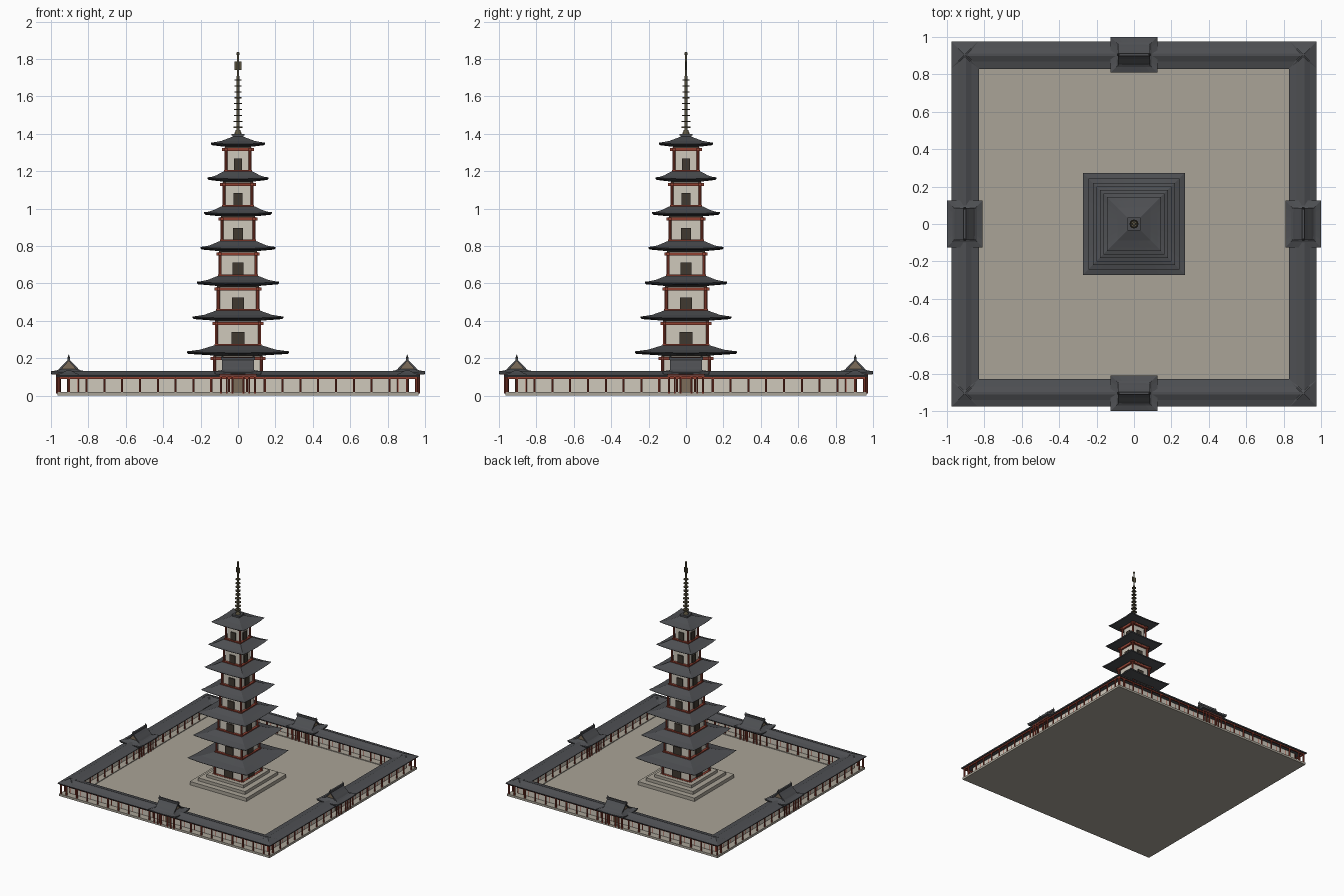
import bpy, bmesh, math
from mathutils import Matrix, Vector

if "Cube" in bpy.data.objects:
    bpy.data.objects.remove(bpy.data.objects["Cube"])

COL = {"roof": (.075, .078, .085, 1), "red": (.28, .05, .03, 1), "cream": (.62, .58, .5, 1),
       "stone": (.4, .37, .31, 1), "dark": (.05, .04, .03, 1), "brown": (.2, .15, .1, 1),
       "bronze": (.1, .085, .05, 1)}
MATS = {}
for k, c in COL.items():
    MATS[k] = bpy.data.materials.new(k)
    MATS[k].diffuse_color = c
PARTS = {}
I = Matrix.Identity(4)


def part(name, mat):
    if name not in PARTS:
        PARTS[name] = (bmesh.new(), mat)
    return PARTS[name][0]


def box(bm, x0, x1, y0, y1, z0, z1, m=I):
    t = Matrix.Translation(((x0 + x1) / 2, (y0 + y1) / 2, (z0 + z1) / 2))
    s = Matrix.Diagonal((abs(x1 - x0), abs(y1 - y0), abs(z1 - z0), 1))
    bmesh.ops.create_cube(bm, size=1, matrix=m @ t @ s)


def block(bm, h, z0, z1):
    box(bm, -h, h, -h, h, z0, z1)


def cyl(bm, x, y, z0, z1, r, r2=None, n=8, m=I):
    bmesh.ops.create_cone(bm, cap_ends=True, segments=n, radius1=r, radius2=r if r2 is None else r2,
                          depth=z1 - z0, matrix=m @ Matrix.Translation((x, y, (z0 + z1) / 2)))


def loft(bm, prof, closed=False, n=1, m=I):
    """Rectangular rings (half x, half y, z, corner lift), joined in order."""
    rings = []
    for hx, hy, z, lift in prof:
        c = [(-hx, -hy), (hx, -hy), (hx, hy), (-hx, hy)]
        ring = []
        for k in range(4):
            a, b = Vector(c[k]), Vector(c[(k + 1) % 4])
            for j in range(n):
                p = a.lerp(b, j / n)
                ring.append(bm.verts.new(m @ Vector((p.x, p.y, z + lift * abs(2 * j / n - 1) ** 3))))
        rings.append(ring)
    pairs = list(zip(rings, rings[1:])) + ([(rings[-1], rings[0])] if closed else [])
    for a, b in pairs:
        for k in range(len(a)):
            q = (k + 1) % len(a)
            bm.faces.new((a[k], a[q], b[q], b[k]))
    if not closed:
        bm.faces.new(rings[0][::-1])
        bm.faces.new(rings[-1])


def prism(bm, pts, x0, x1, m=I):
    """Profile in y,z extruded along x."""
    a = [bm.verts.new(m @ Vector((x0, y, z))) for y, z in pts]
    b = [bm.verts.new(m @ Vector((x1, y, z))) for y, z in pts]
    bm.faces.new(a)
    bm.faces.new(b[::-1])
    for k in range(len(a)):
        q = (k + 1) % len(a)
        bm.faces.new((a[k], b[k], b[q], a[q]))


# courtyard and stepped platform
block(part("courtyard", "stone"), .96, 0, .012)
for h, z0, z1 in ((.26, .01, .04), (.215, .04, .065), (.17, .065, .088)):
    block(part("pagoda_platform", "stone"), h, z0, z1)

# corridor roof: mitred gable ring with a ridge course and corner caps
loft(part("corridor_roof", "roof"), [(h, h, z, 0) for h, z in
     ((.972, .1), (.975, .108), (.94, .118), (.912, .131), (.898, .131), (.87, .118), (.83, .108), (.833, .1))], True)
for sx in (-1, 1):
    for sy in (-1, 1):
        loft(part("corner_roof", "roof"), [(.07, .07, .108, 0), (.035, .035, .122, 0), (.004, .004, .138, 0)],
             m=Matrix.Translation((sx * .905, sy * .905, 0)))

R = .905
for q in range(4):
    m = Matrix.Rotation(q * math.pi / 2, 4, 'Z')
    # corridor plinth, wall, posts, beams
    box(part("corridor_plinth", "stone"), -.965, .965, -.965, -.845, 0, .018, m)
    box(part("corridor_wall", "cream"), -R, R, -R - .005, -R + .005, .012, .1, m)
    for k in range(20):
        for y in (.955, .905, .855):
            x = -R + k * 2 * R / 19
            cyl(part("corridor_posts", "red"), x, -y, .012, .102, .0065, n=6, m=m)
    for y in (.955, .855):
        cyl(part("corridor_posts", "red"), -.955, -.955, .012, .102, .0075, n=6, m=m)
        box(part("corridor_beams", "red"), -y, y, -y - .006, -y + .006, .09, .102, m)
    # gate on the middle of the side
    g = m @ Matrix.Translation((0, -R, 0))
    for x in (-.09, -.06, -.03, .03, .06, .09):
        for y in (-.062, .062):
            cyl(part("gate_posts", "red"), x, y, .012, .115, .006, n=6, m=g)
    for y in (-.062, .062):
        box(part("gate_beams", "red"), -.1, .1, y - .007, y + .007, .1, .115, g)
    box(part("gate_doors", "brown"), -.028, .028, -.009, .009, .012, .09, g)
    roof = part("gate_roof", "roof")
    loft(roof, [(.12, .09, .112, 0), (.125, .095, .118, .008), (.125, .095, .123, .008),
                (.095, .065, .132, .002), (.07, .045, .145, 0)], n=6, m=g)
    for s in (-1, 1):
        prism(roof, [(s * .058, .135), (s * .045, .15), (s * .022, .173), (0, .198), (0, .186),
                     (s * .018, .164), (s * .04, .14)], -.085, .085, g)
        prism(part("gate_gables", "brown"), [(-.045, .135), (-.02, .168), (0, .19), (.02, .168), (.045, .135)],
              s * .06, s * .075, g)
        cyl(roof, s * .083, 0, .198, .22, .008, .001, 4, g)
    box(roof, -.09, .09, -.007, .007, .19, .205, g)

# seven storeys
RAD = (.272, .242, .219, .2, .181, .162, .145)
for i, r in enumerate(RAD):
    e = .225 + .186 * i
    c = .126 - .0102 * i
    f = e - .145
    block(part("storey_floors", "red"), c + .011, f, f + .01)
    block(part("storey_walls", "cream"), c - .008, f, e - .012)
    block(part("roof_brackets", "dark"), c + .006, e - .016, e)
    for q in range(4):
        m = Matrix.Rotation(q * math.pi / 2, 4, 'Z')
        cyl(part("storey_columns", "red"), -c, -c, f, e - .015, .0085, m=m)
        box(part("storey_beams", "red"), -c - .02, c + .02, -c - .008, -c + .008, e - .034, e - .018, m)
        d = .038 - .0027 * i
        box(part("storey_doors", "dark"), -d, d, -c - .001, -c + .012, f + .008, f + .073, m)
    inner = c + .003 if i < 6 else .03
    mid = inner + (r - inner) * .5
    loft(part("pagoda_roofs", "roof"),
         [(h, h, z, l) for h, z, l in ((c + .012, e - .01, 0), (r - .006, e - .002, .007), (r, e + .004, .008),
                                       (r - .02, e + .009, .005), (mid, e + .02, .001), (inner, e + .043, 0))], n=8)

# spire: base box, pole, nine rings, flame plate, jewel
block(part("spire_base", "roof"), .03, 1.37, 1.4)
block(part("spire_base", "roof"), .034, 1.392, 1.4)
pole = part("spire_pole", "bronze")
cyl(pole, 0, 0, 1.4, 1.42, .02, .012, 12)
cyl(pole, 0, 0, 1.4, 1.71, .0085, .007, 12)
cyl(pole, 0, 0, 1.71, 1.82, .006, .006, 12)
for k in range(9):
    z = 1.435 + k * .0315
    cyl(part("spire_rings", "bronze"), 0, 0, z - .003, z + .003, .024 - .0008 * k, n=16)
box(part("spire_flame", "bronze"), -.018, .018, -.002, .002, 1.742, 1.785)
bmesh.ops.create_uvsphere(part("spire_jewel", "bronze"), u_segments=12, v_segments=8, radius=.009,
                          matrix=Matrix.Translation((0, 0, 1.828)))

for name, (bm, mat) in PARTS.items():
    bmesh.ops.recalc_face_normals(bm, faces=bm.faces)
    me = bpy.data.meshes.new(name)
    bm.to_mesh(me)
    bm.free()
    me.materials.append(MATS[mat])
    bpy.context.collection.objects.link(bpy.data.objects.new(name, me))

for m in bpy.data.materials:
    if m.users and not m.is_grease_pencil:
        m.use_nodes = True
        m.node_tree.nodes["Principled BSDF"].inputs["Base Color"].default_value = m.diffuse_color
